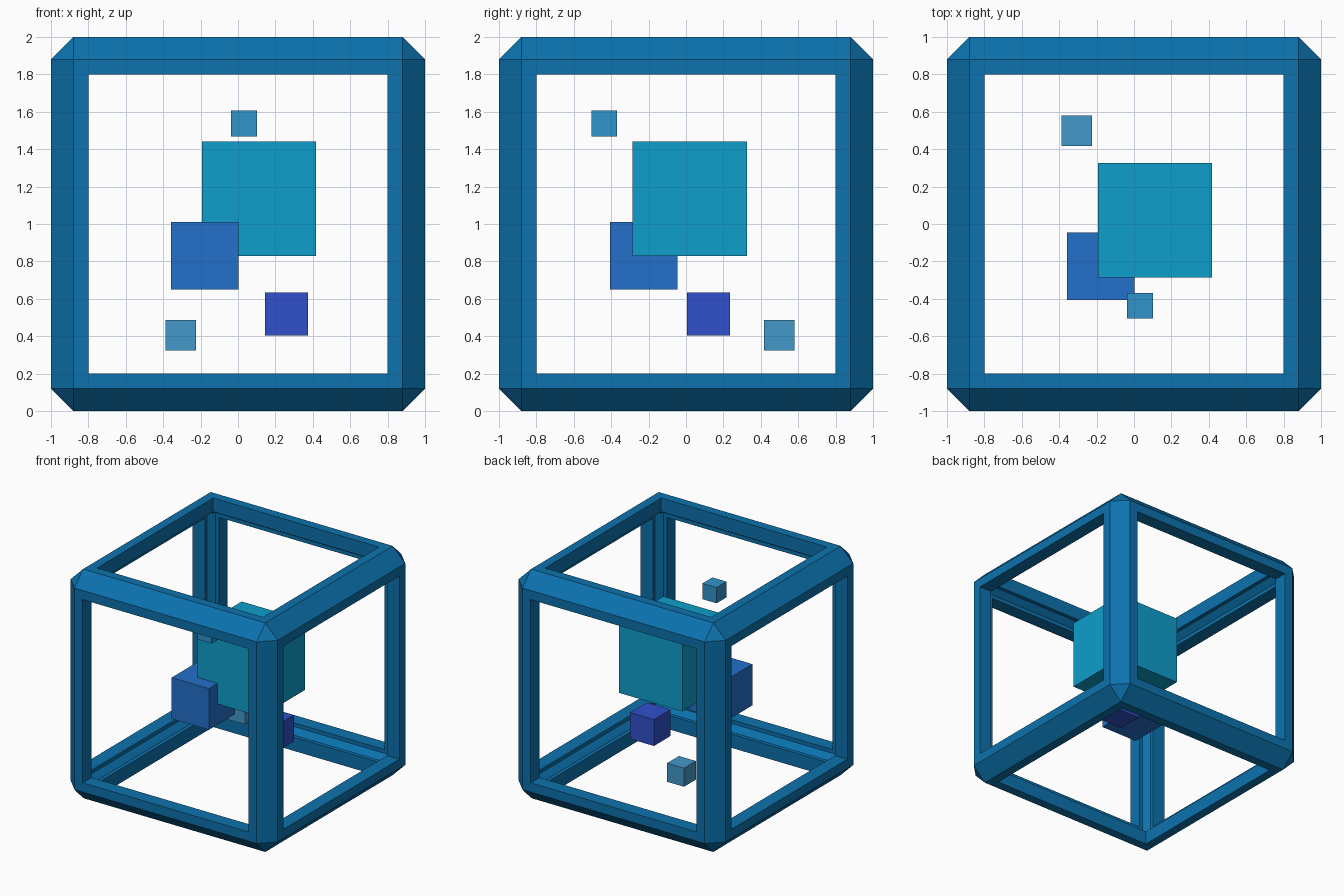
import bpy, bmesh

if "Cube" in bpy.data.objects:
    bpy.data.objects.remove(bpy.data.objects["Cube"])


def linear(c):
    return c / 12.92 if c <= 0.04045 else ((c + 0.055) / 1.055) ** 2.4


def material(name, hexcode):
    rgb = [linear(int(hexcode[i:i + 2], 16) / 255) for i in (0, 2, 4)]
    mat = bpy.data.materials.new(name)
    mat.diffuse_color = (*rgb, 1)
    mat.use_nodes = True
    mat.node_tree.nodes["Principled BSDF"].inputs["Base Color"].default_value = mat.diffuse_color
    return mat


def add_object(name, bm, mat):
    mesh = bpy.data.meshes.new(name)
    bm.to_mesh(mesh)
    bm.free()
    mesh.materials.append(mat)
    obj = bpy.data.objects.new(name, mesh)
    bpy.context.collection.objects.link(obj)
    return obj


# Open cube frame: chamfered cube, window cut in each side, thickened inward
bm = bmesh.new()
bmesh.ops.create_cube(bm, size=2)
bmesh.ops.bevel(bm, geom=bm.edges[:], offset=0.12, offset_type='OFFSET',
                segments=1, profile=0.5, affect='EDGES')
bm.normal_update()
sides = [f for f in bm.faces if max(abs(c) for c in f.normal) > 0.99]
bmesh.ops.inset_individual(bm, faces=sides, thickness=0.08, use_even_offset=True)
bm.normal_update()
windows = [f for f in bm.faces
           if all(sorted(abs(c) for c in v.co)[1] < 0.85 for v in f.verts)]
bmesh.ops.delete(bm, geom=windows, context='FACES')
bmesh.ops.translate(bm, verts=bm.verts[:], vec=(0, 0, 1))
frame = add_object("cube_frame", bm, material("frame_blue", "0C72AE"))
solid = frame.modifiers.new("thickness", 'SOLIDIFY')
solid.thickness = 0.12
solid.offset = -1
solid.use_even_offset = True
solid.use_quality_normals = True

# Floating cubes inside the frame: name, edge length, centre, colour
cubes = [
    ("large_cube", 0.61, (0.113, 0.02, 1.135), "0E9FCB"),
    ("medium_cube", 0.36, (-0.178, -0.225, 0.83), "2470CA"),
    ("small_cube", 0.23, (0.26, 0.12, 0.52), "3050CA"),
    ("tiny_upper_cube", 0.137, (0.032, -0.438, 1.537), "3094CA"),
    ("tiny_lower_cube", 0.163, (-0.305, 0.498, 0.404), "4498CA"),
]
for name, size, centre, colour in cubes:
    bm = bmesh.new()
    bmesh.ops.create_cube(bm, size=size)
    obj = add_object(name, bm, material(name + "_colour", colour))
    obj.location = centre
